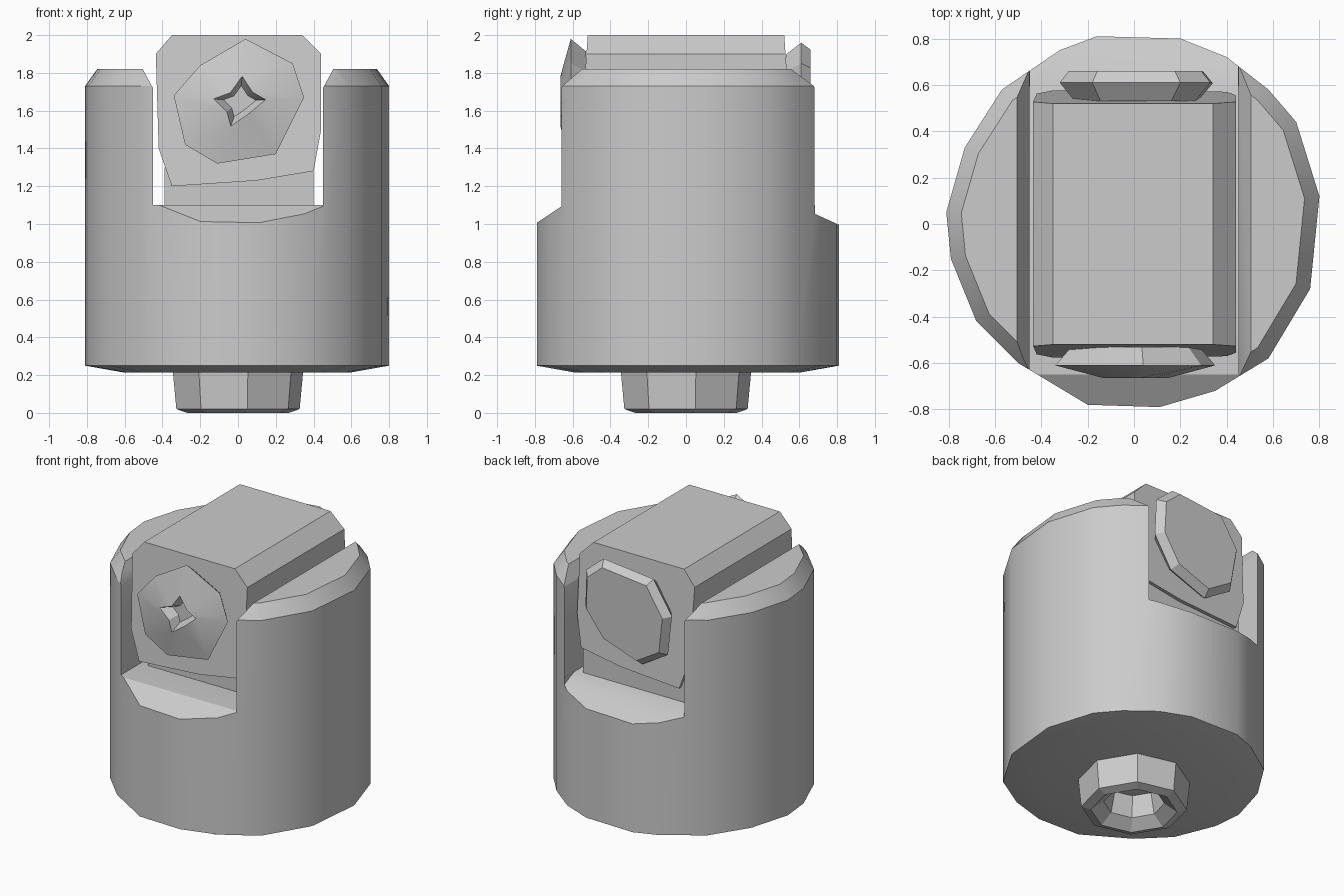
import bpy
import bmesh
import math

if "Cube" in bpy.data.objects:
    bpy.data.objects.remove(bpy.data.objects["Cube"])

grey = bpy.data.materials.new("plain_grey")
grey.diffuse_color = (0.6, 0.6, 0.6, 1)
grey.use_nodes = True
grey.node_tree.nodes["Principled BSDF"].inputs["Base Color"].default_value = (0.6, 0.6, 0.6, 1)


def loft(name, rings, smooth=None):
    """Closed solid skinned through rings that have equal point counts."""
    bm = bmesh.new()
    loops = [[bm.verts.new(p) for p in ring] for ring in rings]
    n = len(loops[0])
    for a, b in zip(loops, loops[1:]):
        for i in range(n):
            j = (i + 1) % n
            bm.faces.new((a[i], a[j], b[j], b[i]))
    bm.faces.new(loops[0])
    bm.faces.new(loops[-1])
    bmesh.ops.recalc_face_normals(bm, faces=bm.faces)
    mesh = bpy.data.meshes.new(name)
    bm.to_mesh(mesh)
    bm.free()
    mesh.materials.append(grey)
    obj = bpy.data.objects.new(name, mesh)
    bpy.context.collection.objects.link(obj)
    if smooth:
        shade(obj, smooth)
    return obj


def select(obj):
    bpy.ops.object.select_all(action='DESELECT')
    obj.select_set(True)
    bpy.context.view_layer.objects.active = obj


def shade(obj, degrees):
    select(obj)
    bpy.ops.object.shade_smooth_by_angle(angle=math.radians(degrees))


def cut(obj, cutter):
    select(obj)
    mod = obj.modifiers.new("cut", 'BOOLEAN')
    mod.operation = 'DIFFERENCE'
    mod.solver = 'EXACT'
    mod.object = cutter
    bpy.ops.object.modifier_apply(modifier=mod.name)
    bpy.data.objects.remove(cutter)


# Body: irregular faceted drum
outline = [(-.16, .81), (.2, .8), (.4, .72), (.58, .58), (.7, .44), (.8, .12),
           (.76, -.28), (.58, -.58), (.35, -.72), (.11, -.79), (-.2, -.78),
           (-.5, -.6), (-.68, -.42), (-.79, -.15), (-.81, .05), (-.73, .33),
           (-.57, .58), (-.32, .75)]


def drum_ring(scale, z):
    return [(x * scale, y * scale, z) for x, y in outline]


body = loft("body", [drum_ring(.74, .213), drum_ring(1, .25),
                     drum_ring(1, 1.73), drum_ring(.92, 1.82)])

# Slot between the prongs, flared at the top
half = [(.45, 1.1), (.45, 1.72), (.51, 1.83), (.51, 2.2)]
profile = half + [(-x, z) for x, z in reversed(half)]
cut(body, loft("slot_cutter", [[(x, y, z) for x, z in profile] for y in (-1, 1)]))

# Sloping lips at the front and back of the slot floor
for inner, outer in ((-.65, -.8), (.58, .8)):
    end = outer * 1.25
    slope_z = 1.1 - .1 * (end - inner) / (outer - inner)
    wedge = [(inner, 1.1), (end, slope_z), (end, 1.3), (inner, 1.3)]
    cut(body, loft("lip_cutter", [[(x, y, z) for y, z in wedge] for x in (-.449, .449)]))
shade(body, 30)

# Block held between the prongs, thicker toward its base
section = [(-.35, 2), (.34, 2), (.44, 1.9), (.44, 1.5), (.4, 1.28),
           (.1, 1.23), (-.35, 1.2), (-.42, 1.4), (-.435, 1.9)]


def block_ring(side):
    return [(x, side * (.52 + .07 * (2 - z)), z) for x, z in section]


loft("block", [block_ring(-1), block_ring(1)])

# Narrow core joining the block to the slot floor
core = [(-.39, -.42), (.4, -.42), (.4, .55), (-.39, .55)]
loft("block_core", [[(x, y, z) for x, y in core] for z in (1.05, 1.3)])

# Front disc: shallow dome with a diamond recess
front = [(-.34, 1.68), (-.28, 1.42), (-.11, 1.32), (.2, 1.37),
         (.35, 1.67), (.29, 1.85), (.04, 1.98), (-.2, 1.84)]


def disc_ring(points, scales, y, centre):
    cx, cz = centre
    return [(cx + (x - cx) * scales[i % 2], y, cz + (z - cz) * scales[i % 2])
            for i, (x, z) in enumerate(points)]


hub = (.01, 1.65)
loft("front_disc", [disc_ring(front, s, y, hub) for s, y in (
    ((.8, .8), -.53), ((1, 1), -.61), ((.4, .24), -.665), ((.25, .15), -.6))], 25)

# Back disc: tilted polygonal plate
back = [(.34, 1.6), (.33, 1.85), (.2, 1.96), (-.18, 1.92),
        (-.32, 1.7), (-.28, 1.42), (-.08, 1.3), (.2, 1.4)]
back_disc = loft("back_disc", [disc_ring(back, s, y, (0, 1.65)) for s, y in (
    ((.8, .8), .53), ((1, 1), .61), ((.88, .88), .66))])
for v in back_disc.data.vertices:
    v.co.y += .06 * min(0, v.co.z - 1.65)

# Foot: hollow faceted stub
def foot_ring(radius, z):
    return [(radius * math.cos(a), radius * math.sin(a), z)
            for a in (math.tau * i / 8 + .15 for i in range(8))]


loft("foot", [foot_ring(.35, .23), foot_ring(.33, .02), foot_ring(.27, 0),
              foot_ring(.19, .06), foot_ring(.16, .2)])
